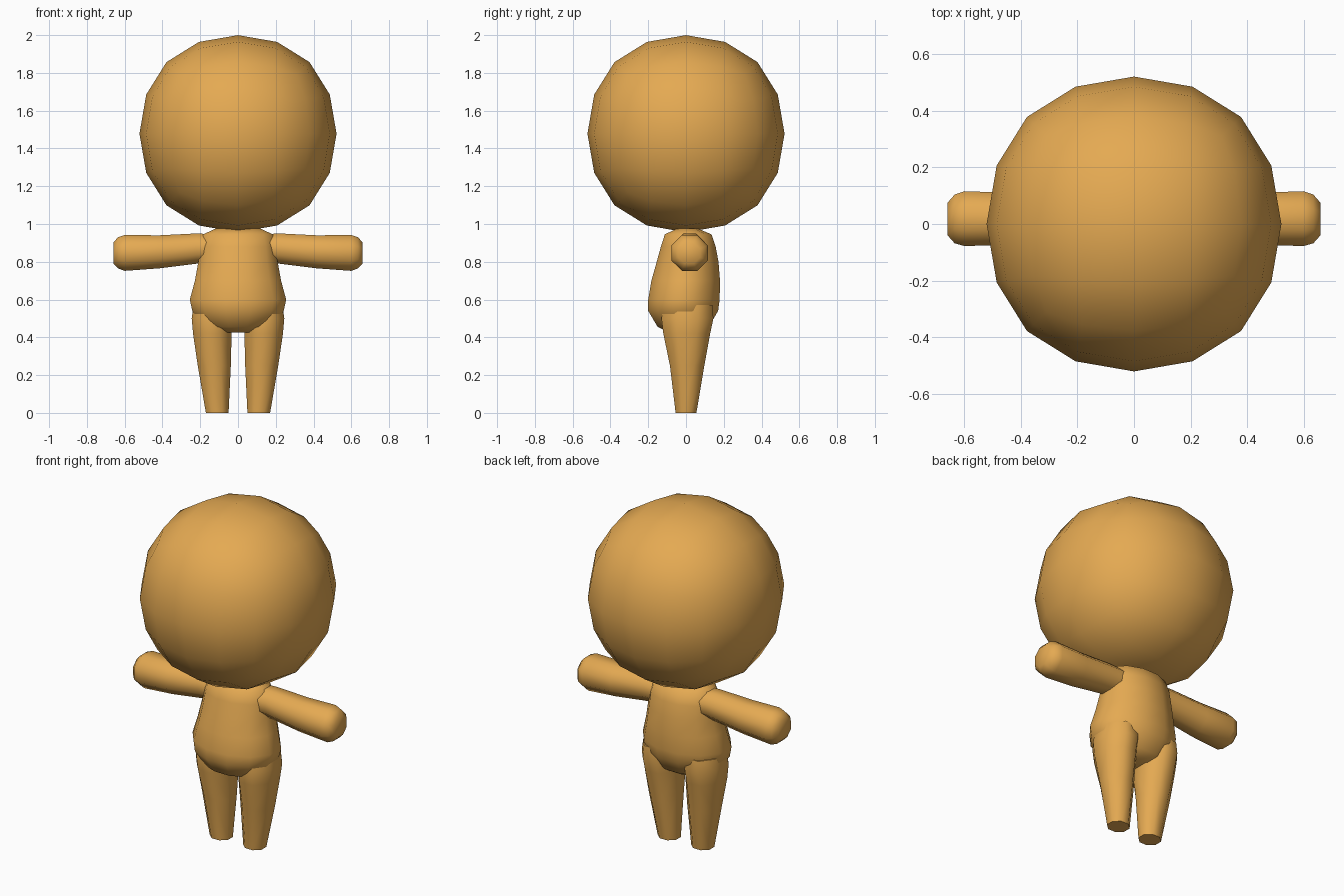
import bpy, bmesh, math
from mathutils import Vector

if "Cube" in bpy.data.objects:
    bpy.data.objects.remove(bpy.data.objects["Cube"])

skin = bpy.data.materials.new("warm_tan")
skin.diffuse_color = (0.78, 0.40, 0.085, 1)
skin.use_nodes = True
skin.node_tree.nodes["Principled BSDF"].inputs["Base Color"].default_value = skin.diffuse_color


def finish(name, bm, angle=60):
    bmesh.ops.recalc_face_normals(bm, faces=bm.faces)
    mesh = bpy.data.meshes.new(name)
    bm.to_mesh(mesh)
    bm.free()
    mesh.materials.append(skin)
    obj = bpy.data.objects.new(name, mesh)
    bpy.context.collection.objects.link(obj)
    bpy.ops.object.select_all(action='DESELECT')
    obj.select_set(True)
    bpy.context.view_layer.objects.active = obj
    bpy.ops.object.shade_smooth_by_angle(angle=math.radians(angle))
    return obj


def loft(name, rings, sides, place, angle=60):
    """Capped tube; each ring is (position, u_min, u_max, v_min, v_max)."""
    bm = bmesh.new()
    loops = []
    half = math.pi / sides
    for pos, u0, u1, v0, v1 in rings:
        loop = []
        for i in range(sides):
            a = 2 * math.pi * i / sides + half
            u = (u0 + u1) / 2 + (u1 - u0) / 2 * math.cos(a) / math.cos(half)
            v = (v0 + v1) / 2 + (v1 - v0) / 2 * math.sin(a) / math.cos(half)
            loop.append(bm.verts.new(place(pos, u, v)))
        loops.append(loop)
    for a, b in zip(loops, loops[1:]):
        for i in range(sides):
            j = (i + 1) % sides
            bm.faces.new((a[i], a[j], b[j], b[i]))
    bm.faces.new(loops[0])
    bm.faces.new(loops[-1])
    return finish(name, bm, angle)


# Head: a subdivided cube
bm = bmesh.new()
bmesh.ops.create_cube(bm, size=1.243)
for v in bm.verts:
    v.co.z += 1.478
head = finish("head", bm, 180)
sub = head.modifiers.new("round", 'SUBSURF')
sub.levels = sub.render_levels = 2

# Torso: rounded shoulders, full belly, tapered underside
loft("torso", [
    (0.425, -0.10, 0.10, -0.09, 0.07),
    (0.455, -0.18, 0.18, -0.15, 0.12),
    (0.54, -0.242, 0.242, -0.20, 0.17),
    (0.60, -0.255, 0.255, -0.20, 0.178),
    (0.70, -0.228, 0.228, -0.183, 0.18),
    (0.80, -0.21, 0.21, -0.155, 0.172),
    (0.88, -0.202, 0.202, -0.133, 0.157),
    (0.945, -0.185, 0.185, -0.112, 0.135),
    (0.975, -0.12, 0.12, -0.05, 0.065),
], 12, lambda p, u, v: Vector((u, v, p)))

# Arms and legs, mirrored left and right
for side, s in (("left", -1), ("right", 1)):
    loft(side + "_arm", [
        (0.12, -0.06, 0.10, 0.80, 0.945),
        (0.22, -0.06, 0.10, 0.79, 0.95),
        (0.42, -0.073, 0.11, 0.765, 0.94),
        (0.60, -0.078, 0.116, 0.752, 0.942),
        (0.635, -0.068, 0.104, 0.765, 0.93),
        (0.66, -0.04, 0.075, 0.79, 0.902),
    ], 8, lambda p, u, v: Vector((s * p, u, v)))
    loft(side + "_leg", [
        (0.0, 0.05, 0.17, -0.055, 0.055),
        (0.25, 0.038, 0.213, -0.085, 0.097),
        (0.42, 0.034, 0.238, -0.12, 0.128),
        (0.50, 0.03, 0.245, -0.13, 0.145),
        (0.57, 0.04, 0.235, -0.12, 0.14),
    ], 8, lambda p, u, v: Vector((s * u, v, p)))
